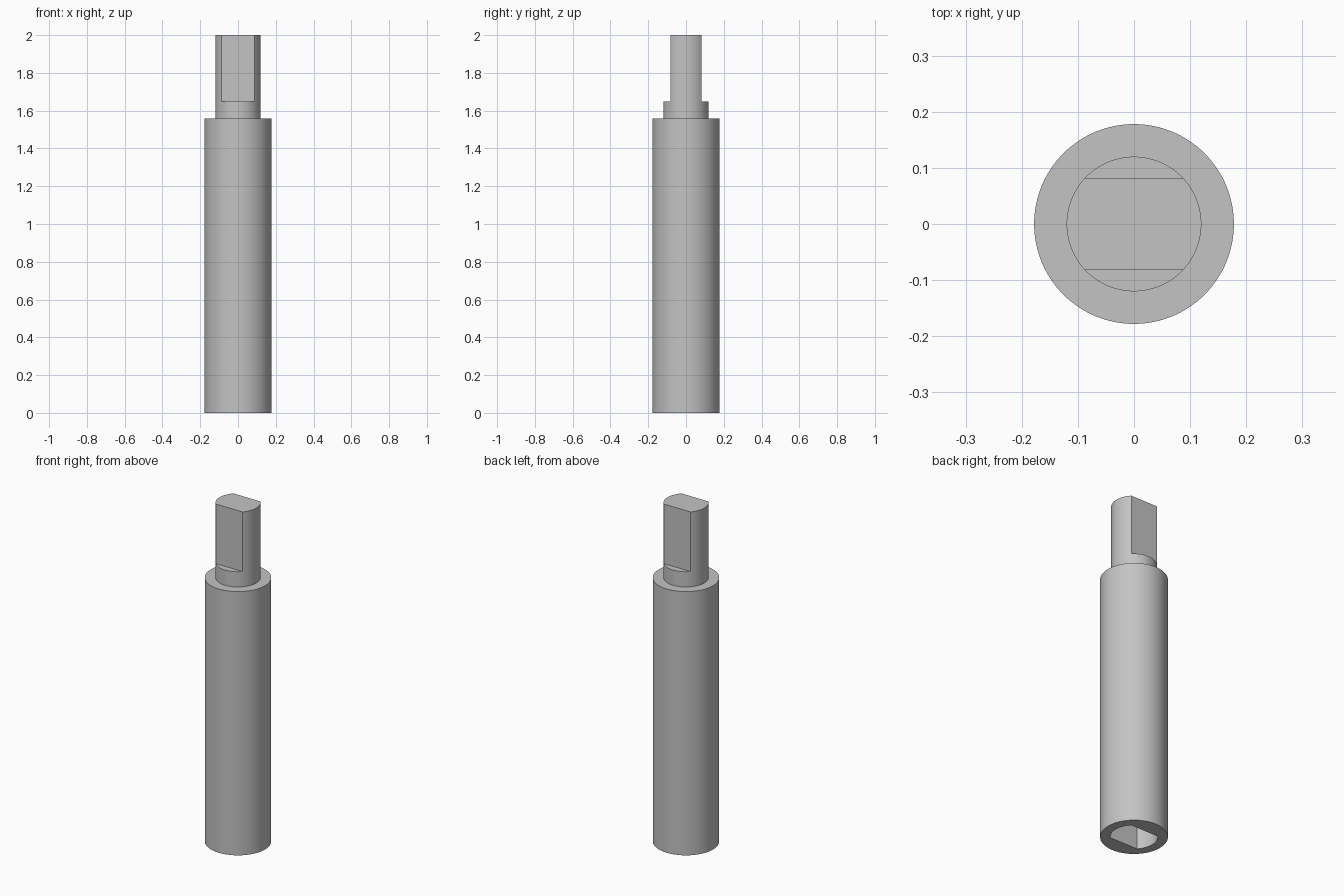
import bpy, bmesh
from math import sin, cos, asin, pi, radians

old = bpy.data.objects.get("Cube")
if old:
    bpy.data.objects.remove(old, do_unlink=True)

steel = bpy.data.materials.new("grey steel")
steel.use_nodes = True
grey = (0.55, 0.55, 0.55, 1)
steel.diffuse_color = grey
steel.node_tree.nodes["Principled BSDF"].inputs["Base Color"].default_value = grey

BODY_R, TENON_R, FLAT_Y = 0.178, 0.12, 0.082
SHOULDER_Z, FLAT_Z, TOP_Z = 1.558, 1.648, 2.0
SOCKET_R, SOCKET_Y, SOCKET_DEPTH = 0.125, 0.085, 0.42
SEGMENTS = 128


def circle(r):
    return [(r * cos(2 * pi * i / SEGMENTS), r * sin(2 * pi * i / SEGMENTS))
            for i in range(SEGMENTS)]


def double_d(r, h, steps=40):
    """Circle with two parallel flats at y = +h and y = -h."""
    a = asin(h / r)
    angles = [side + a * (2 * i / steps - 1) for side in (0, pi) for i in range(steps + 1)]
    return [(r * cos(t), r * sin(t)) for t in angles]


def finish(bm, name):
    bmesh.ops.recalc_face_normals(bm, faces=bm.faces)
    mesh = bpy.data.meshes.new(name)
    bm.to_mesh(mesh)
    bm.free()
    mesh.materials.append(steel)
    obj = bpy.data.objects.new(name, mesh)
    bpy.context.collection.objects.link(obj)
    return obj


def prism(name, outline, z0, z1):
    bm = bmesh.new()
    face = bm.faces.new([bm.verts.new((x, y, z0)) for x, y in outline])
    grown = bmesh.ops.extrude_face_region(bm, geom=[face])["geom"]
    verts = [g for g in grown if isinstance(g, bmesh.types.BMVert)]
    bmesh.ops.translate(bm, verts=verts, vec=(0, 0, z1 - z0))
    return finish(bm, name)


def turned_shaft(name, profile):
    """Stacked rings joined by quads and closed at both ends."""
    bm = bmesh.new()
    rings = [[bm.verts.new((x, y, z)) for x, y in circle(r)] for r, z in profile]
    for low, high in zip(rings, rings[1:]):
        for i in range(SEGMENTS):
            j = (i + 1) % SEGMENTS
            bm.faces.new((low[i], low[j], high[j], high[i]))
    bm.faces.new(rings[0])
    bm.faces.new(rings[-1])
    return finish(bm, name)


# Stepped round shaft
shaft = turned_shaft("extension_shaft", [(BODY_R, 0), (BODY_R, SHOULDER_Z),
                                         (TENON_R, SHOULDER_Z), (TENON_R, TOP_Z)])

# Blocks that mill the two tenon flats, and the matching socket below
cutters = [prism("socket_cutter", double_d(SOCKET_R, SOCKET_Y), -0.1, SOCKET_DEPTH)]
for side, name in ((-1, "front_flat_cutter"), (1, "back_flat_cutter")):
    near, far = side * FLAT_Y, side * 0.3
    cutters.append(prism(name, [(-0.3, near), (0.3, near), (0.3, far), (-0.3, far)],
                         FLAT_Z, TOP_Z + 0.1))

bpy.ops.object.select_all(action="DESELECT")
shaft.select_set(True)
bpy.context.view_layer.objects.active = shaft
for cutter in cutters:
    cutter.hide_render = True
    mod = shaft.modifiers.new(cutter.name, "BOOLEAN")
    mod.operation = "DIFFERENCE"
    mod.solver = "EXACT"
    mod.object = cutter
    bpy.ops.object.modifier_apply(modifier=mod.name)
    bpy.data.objects.remove(cutter, do_unlink=True)

bpy.ops.object.shade_smooth_by_angle(angle=radians(30))
